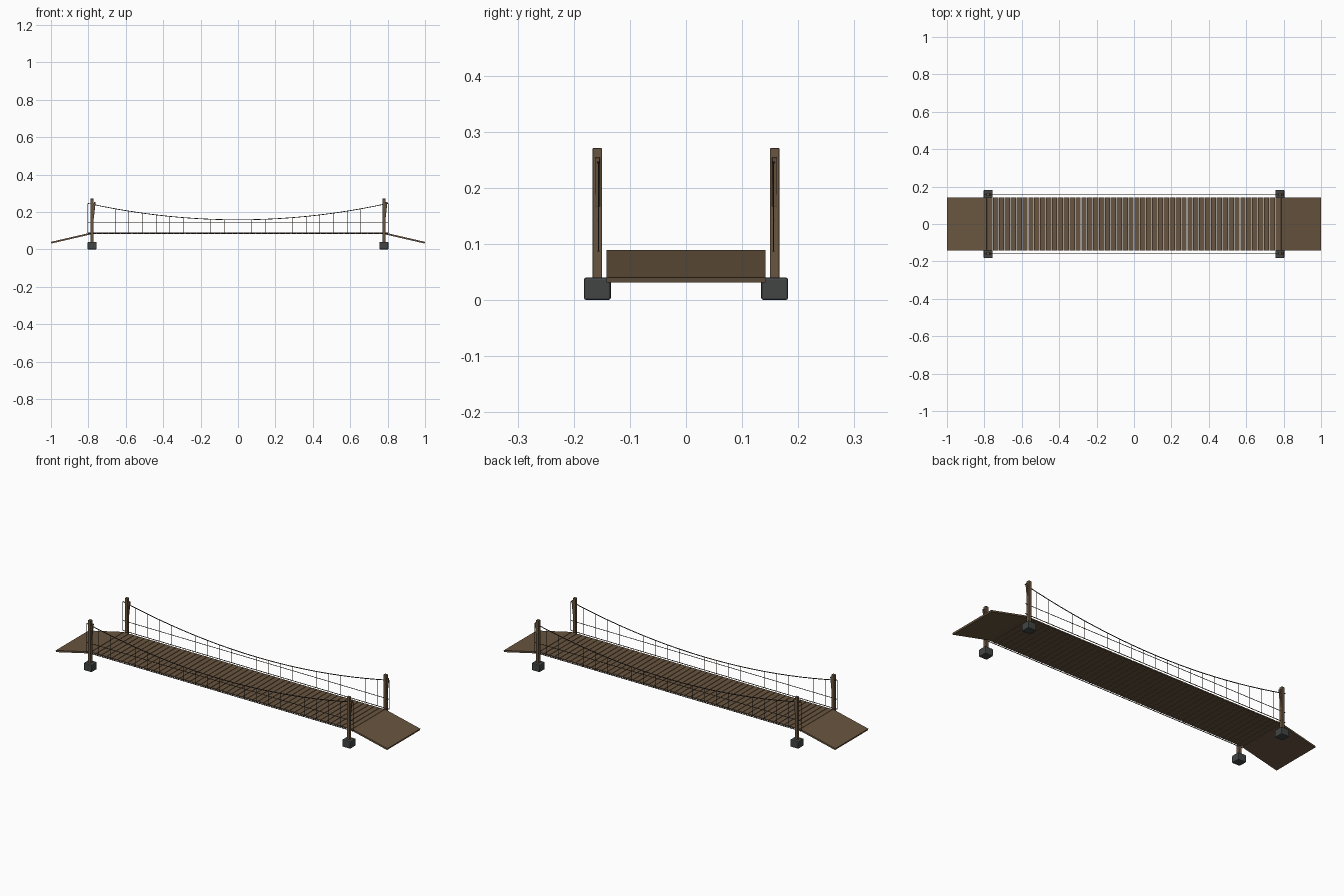
import bpy, bmesh, math
from mathutils import Matrix, Vector

if "Cube" in bpy.data.objects:
    bpy.data.objects.remove(bpy.data.objects["Cube"])

HALF_Y = 0.158      # post and rope line
POST_X = 0.78
ROPE_X = 0.803


def material(name, rgb):
    m = bpy.data.materials.new(name)
    m.diffuse_color = (*rgb, 1)
    m.use_nodes = True
    m.node_tree.nodes["Principled BSDF"].inputs["Base Color"].default_value = m.diffuse_color
    return m


WOOD = material("wood", (0.14, 0.09, 0.05))
STONE = material("stone", (0.055, 0.06, 0.06))
ROPE = material("rope", (0.05, 0.04, 0.03))


def finish(bm, name, mat, bevel=0):
    me = bpy.data.meshes.new(name)
    bm.to_mesh(me)
    bm.free()
    me.materials.append(mat)
    ob = bpy.data.objects.new(name, me)
    bpy.context.collection.objects.link(ob)
    if bevel:
        b = ob.modifiers.new("bevel", "BEVEL")
        b.width, b.segments = bevel, 2
    return ob


def add_box(bm, centre, size, tilt=0):
    mat = (Matrix.Translation(centre) @ Matrix.Rotation(tilt, 4, "Y")
           @ Matrix.Diagonal((*size, 1)))
    bmesh.ops.create_cube(bm, size=1, matrix=mat)


def box(name, centre, size, mat, bevel=0, tilt=0):
    bm = bmesh.new()
    add_box(bm, centre, size, tilt)
    return finish(bm, name, mat, bevel)


def rope(name, paths, radius):
    cu = bpy.data.curves.new(name, "CURVE")
    cu.dimensions = "3D"
    cu.bevel_depth, cu.bevel_resolution = radius, 1
    cu.use_fill_caps = True
    for path in paths:
        s = cu.splines.new("POLY")
        s.points.add(len(path) - 1)
        for p, co in zip(s.points, path):
            p.co = (*co, 1)
    cu.materials.append(ROPE)
    ob = bpy.data.objects.new(name, cu)
    bpy.context.collection.objects.link(ob)


def cable_z(x):
    return 0.158 + 0.088 * (x / ROPE_X) ** 2


# Deck planks
bm = bmesh.new()
count = 50
pitch = 2 * 0.787 / count
for i in range(count):
    x = -0.787 + (i + 0.5) * pitch
    add_box(bm, (x, 0, 0.0855), (pitch - 0.003, 0.284, 0.006))
finish(bm, "deck_planks", WOOD)

# Sloping end ramps
for side, sx in (("left", -1), ("right", 1)):
    a, b = Vector((0.787, 0, 0.0845)), Vector((0.999, 0, 0.0355))
    d, c = b - a, (a + b) / 2
    angle = math.atan2(-d.z, d.x)
    box(side + "_ramp", (sx * c.x, 0, c.z), (d.length, 0.284, 0.009), WOOD,
        tilt=sx * angle)

# Posts, footings and leaning cleats
for end, px in (("left", -POST_X), ("right", POST_X)):
    for face, py in (("front", -HALF_Y), ("back", HALF_Y)):
        tag = f"{end}_{face}_"
        box(tag + "footing", (px, py, 0.02), (0.048, 0.048, 0.04), STONE, 0.004)
        box(tag + "post", (px, py, 0.148), (0.017, 0.017, 0.246), WOOD, 0.002)
        box(tag + "cleat", (px + 0.0095, py, 0.21), (0.009, 0.009, 0.088),
            WOOD, 0.001, tilt=0.11)

# Ropes and hangers on each side
xs = [-ROPE_X + 2 * ROPE_X * i / 22 for i in range(23)]
for face, y in (("front", -HALF_Y + 0.002), ("back", HALF_Y - 0.002)):
    rope(face + "_main_cable", [[(x, y, cable_z(x)) for x in xs]], 0.0022)
    rope(face + "_hand_rope", [[(-ROPE_X, y, 0.142), (ROPE_X, y, 0.142)]], 0.0015)
    rope(face + "_deck_rope", [[(-ROPE_X, y, 0.0875), (ROPE_X, y, 0.0875)]], 0.0018)
    rope(face + "_hangers", [[(x, y, 0.0875), (x, y, cable_z(x))] for x in xs], 0.0011)
